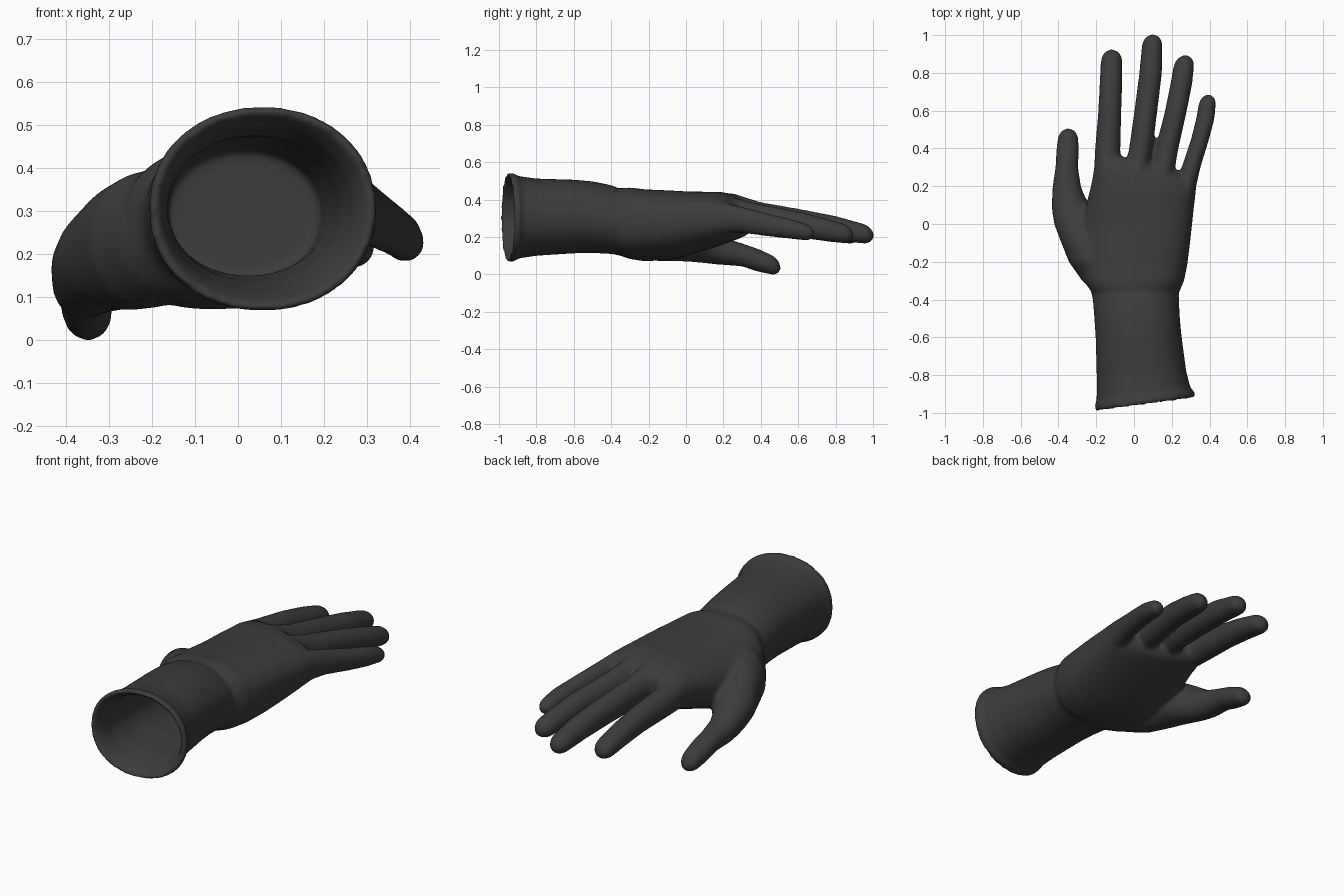
import bpy, bmesh, math

glove_mat = bpy.data.materials.new("charcoal rubber")
glove_mat.diffuse_color = (0.045, 0.045, 0.045, 1)
SIDES = 40
bm = bmesh.new()


def loft(sections, power=2.0):
    """Closed skin through rings (y, x centre, z centre, x radius, z radius, y shear, z shear)."""
    rings = []
    for y, cx, cz, rx, rz, sy, sz in sections:
        ring = []
        for i in range(SIDES):
            a = 2 * math.pi * i / SIDES
            c, s = math.cos(a), math.sin(a)
            dx = rx * math.copysign(abs(c) ** (2 / power), c)
            dz = rz * math.copysign(abs(s) ** (2 / power), s)
            ring.append(bm.verts.new((cx + dx, y + sy * dx, cz + dz + sz * dx)))
        rings.append(ring)
    for a, b in zip(rings, rings[1:]):
        for i in range(SIDES):
            j = (i + 1) % SIDES
            bm.faces.new((a[i], a[j], b[j], b[i]))
    bm.faces.new(rings[0])
    bm.faces.new(rings[-1])


def box(y, x0, x1, z0, z1, sy=0.0, sz=0.0):
    """Ring given by its extents."""
    return (y, (x0 + x1) / 2, (z0 + z1) / 2, (x1 - x0) / 2, (z1 - z0) / 2, sy, sz)


def finger(points, tip_y):
    """Tube through (y, x, z, x radius, z radius) with a rounded end at tip_y."""
    rings = [p + (0, 0) for p in points]
    (y0, x0, z0, *_), (y, x, z, rx, rz) = points[-2:]
    length = tip_y - y
    for k in range(1, 7):
        t = math.sin(k / 6 * math.pi / 2 * 0.97)
        f = math.sqrt(1 - t * t)
        step = t * length / (y - y0)
        rings.append((y + t * length, x + (x - x0) * step, z + (z - z0) * step,
                      rx * f, rz * f, 0, 0))
    loft(rings)


# Cuff: inner lining, rolled rim, then the outer sleeve
loft([
    box(-0.30, -0.12, 0.15, 0.20, 0.38),
    box(-0.36, -0.17, 0.19, 0.14, 0.44),
    box(-0.60, -0.165, 0.215, 0.15, 0.47, 0.03),
    box(-0.80, -0.16, 0.24, 0.135, 0.475, 0.08),
    box(-0.90, -0.165, 0.27, 0.11, 0.495, 0.12),
    box(-0.945, -0.18, 0.297, 0.09, 0.52, 0.135),
    box(-0.958, -0.195, 0.312, 0.077, 0.533, 0.135),
    box(-0.950, -0.207, 0.322, 0.067, 0.543, 0.135),
    box(-0.925, -0.208, 0.322, 0.067, 0.543, 0.135),
    box(-0.90, -0.198, 0.300, 0.085, 0.527, 0.12),
    box(-0.80, -0.197, 0.277, 0.10, 0.513, 0.08),
    box(-0.60, -0.203, 0.252, 0.113, 0.507, 0.03),
    box(-0.50, -0.21, 0.243, 0.115, 0.498),
    box(-0.40, -0.218, 0.238, 0.11, 0.478),
    box(-0.345, -0.23, 0.237, 0.10, 0.455),
    box(-0.30, -0.22, 0.22, 0.11, 0.44),
], 2.1)

# Palm, swelling from the wrist crease to the knuckles
loft([
    box(-0.38, -0.20, 0.215, 0.13, 0.45),
    box(-0.345, -0.235, 0.247, 0.098, 0.462),
    box(-0.30, -0.268, 0.265, 0.083, 0.465, 0, 0.04),
    box(-0.22, -0.29, 0.282, 0.073, 0.453, 0, 0.07),
    box(-0.10, -0.29, 0.297, 0.08, 0.447, 0, 0.08),
    box(0.00, -0.275, 0.308, 0.10, 0.442, 0, 0.07),
    box(0.10, -0.25, 0.317, 0.13, 0.442, -0.05, 0.03),
    box(0.18, -0.225, 0.325, 0.155, 0.442, -0.12),
    box(0.25, -0.21, 0.33, 0.18, 0.428, -0.2, -0.03),
    box(0.30, -0.195, 0.31, 0.20, 0.40, -0.25, -0.05),
    box(0.325, -0.17, 0.285, 0.23, 0.37, -0.25, -0.05),
], 2.4)

# Thumb with its fleshy base
finger([
    (-0.36, -0.12, 0.25, 0.09, 0.11),
    (-0.30, -0.15, 0.245, 0.125, 0.14),
    (-0.20, -0.205, 0.235, 0.14, 0.16),
    (-0.10, -0.245, 0.22, 0.14, 0.15),
    (0.00, -0.285, 0.195, 0.138, 0.125),
    (0.08, -0.323, 0.17, 0.112, 0.107),
    (0.14, -0.346, 0.148, 0.088, 0.092),
    (0.20, -0.356, 0.125, 0.075, 0.074),
    (0.30, -0.356, 0.105, 0.060, 0.062),
    (0.38, -0.352, 0.078, 0.060, 0.062),
    (0.44, -0.350, 0.058, 0.056, 0.055),
], 0.507)

# Index finger
finger([
    (0.08, -0.145, 0.30, 0.06, 0.09),
    (0.25, -0.143, 0.315, 0.070, 0.09),
    (0.40, -0.139, 0.295, 0.067, 0.078),
    (0.60, -0.128, 0.272, 0.061, 0.070),
    (0.75, -0.122, 0.245, 0.060, 0.062),
    (0.86, -0.119, 0.220, 0.057, 0.054),
], 0.925)

# Middle finger
finger([
    (0.08, -0.01, 0.33, 0.06, 0.09),
    (0.25, 0.010, 0.335, 0.068, 0.10),
    (0.40, 0.036, 0.305, 0.062, 0.082),
    (0.60, 0.063, 0.278, 0.061, 0.074),
    (0.80, 0.088, 0.247, 0.060, 0.066),
    (0.94, 0.096, 0.220, 0.055, 0.054),
], 1.005)

# Ring finger
finger([
    (0.06, 0.11, 0.33, 0.06, 0.09),
    (0.22, 0.140, 0.325, 0.066, 0.095),
    (0.38, 0.170, 0.300, 0.061, 0.080),
    (0.60, 0.222, 0.268, 0.058, 0.070),
    (0.74, 0.250, 0.240, 0.058, 0.062),
    (0.83, 0.263, 0.222, 0.055, 0.054),
], 0.895)

# Little finger
finger([
    (0.02, 0.24, 0.31, 0.05, 0.08),
    (0.18, 0.270, 0.305, 0.055, 0.085),
    (0.30, 0.302, 0.292, 0.050, 0.070),
    (0.45, 0.350, 0.262, 0.048, 0.060),
    (0.56, 0.378, 0.243, 0.049, 0.053),
    (0.63, 0.387, 0.229, 0.046, 0.046),
], 0.687)

bmesh.ops.recalc_face_normals(bm, faces=bm.faces)
mesh = bpy.data.meshes.new("glove")
bm.to_mesh(mesh)
bm.free()
mesh.materials.append(glove_mat)
glove = bpy.data.objects.new("glove", mesh)
bpy.context.collection.objects.link(glove)

# Fuse all the parts into one soft skin
fuse = glove.modifiers.new("fuse", 'REMESH')
fuse.mode = 'VOXEL'
fuse.voxel_size = 0.011
fuse.use_smooth_shade = True
soften = glove.modifiers.new("soften", 'SMOOTH')
soften.factor = 0.5
soften.iterations = 8
